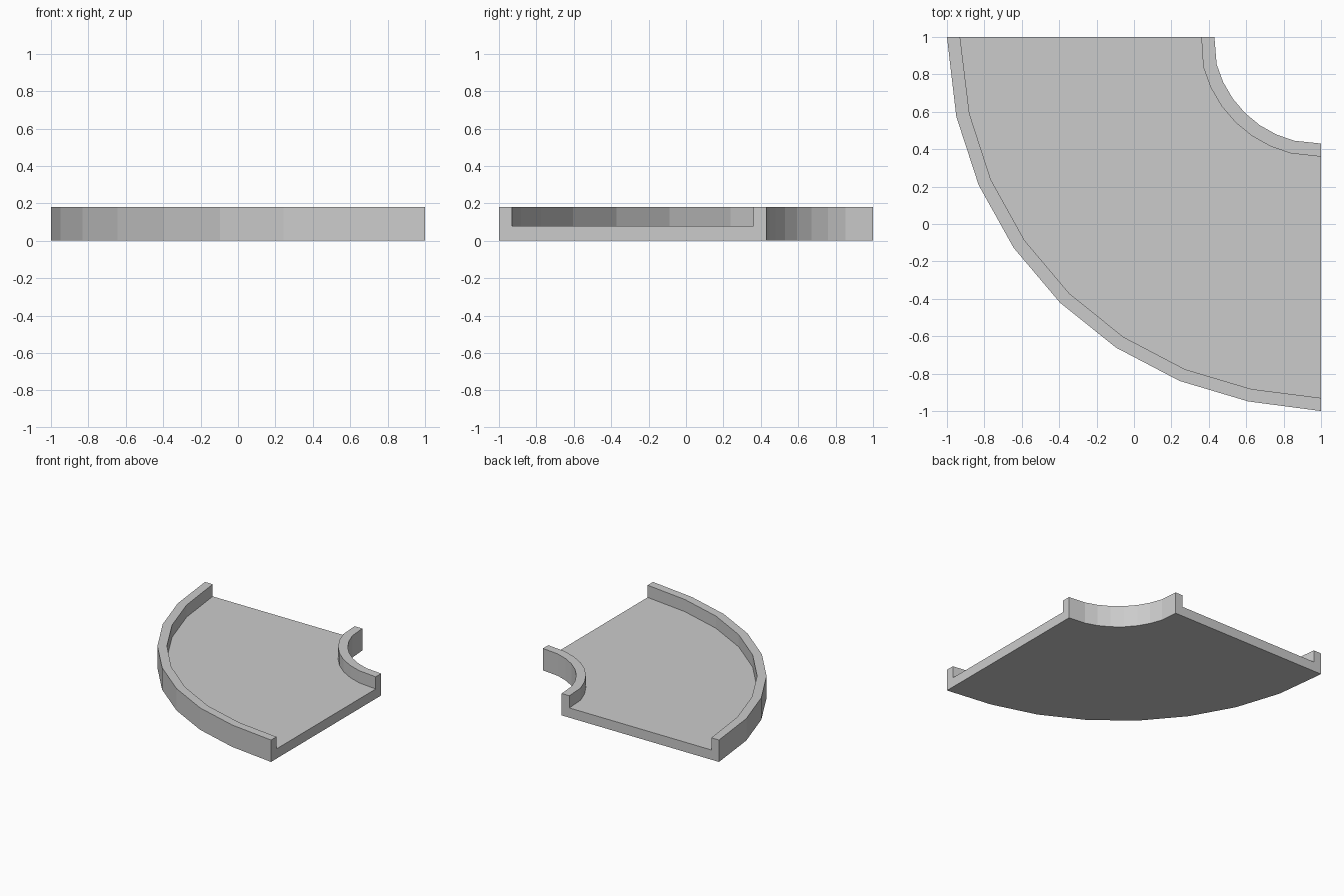
import bpy, bmesh
from math import radians, cos, sin

if "Cube" in bpy.data.objects:
    bpy.data.objects.remove(bpy.data.objects["Cube"])

CORNER = (1.0, 1.0)   # common centre of the bend
FLOOR, TOP = 0.08, 0.18
STEPS = 8


def arc(r_end, r_first, r_last, a_first, a_last):
    """Quarter arc around the corner: square ends, evenly spaced points between."""
    polar = [(r_end, 0)]
    for i in range(STEPS - 1):
        t = i / (STEPS - 2)
        polar.append((r_first + (r_last - r_first) * t,
                      a_first + (a_last - a_first) * t))
    polar.append((r_end, 90))
    return [(CORNER[0] - r * cos(radians(a)), CORNER[1] - r * sin(radians(a)))
            for r, a in polar]


# Plan curves of both side walls
inner_out = arc(0.57, 0.577, 0.573, 14.7, 75.5)
inner_in = arc(0.64, 0.65, 0.643, 14.3, 75.5)
outer_in = arc(1.93, 1.924, 1.919, 12.3, 78.8)
outer_out = arc(2.0, 1.996, 1.987, 12.3, 78.7)

# Channel cross-section, swept along the bend
section = [(inner_out, 0), (inner_out, TOP), (inner_in, TOP), (inner_in, FLOOR),
           (outer_in, FLOOR), (outer_in, TOP), (outer_out, TOP), (outer_out, 0)]

bm = bmesh.new()
rings = [[bm.verts.new((*curve[i], z)) for curve, z in section]
         for i in range(STEPS + 1)]
n = len(section)
for a, b in zip(rings, rings[1:]):
    for j in range(n):
        k = (j + 1) % n
        bm.faces.new((a[j], a[k], b[k], b[j]))
# Open ends of the channel
bm.faces.new(rings[0])
bm.faces.new(rings[-1])
bmesh.ops.recalc_face_normals(bm, faces=bm.faces)

mesh = bpy.data.meshes.new("curved_track")
bm.to_mesh(mesh)
bm.free()
bpy.context.collection.objects.link(bpy.data.objects.new("curved_track", mesh))
